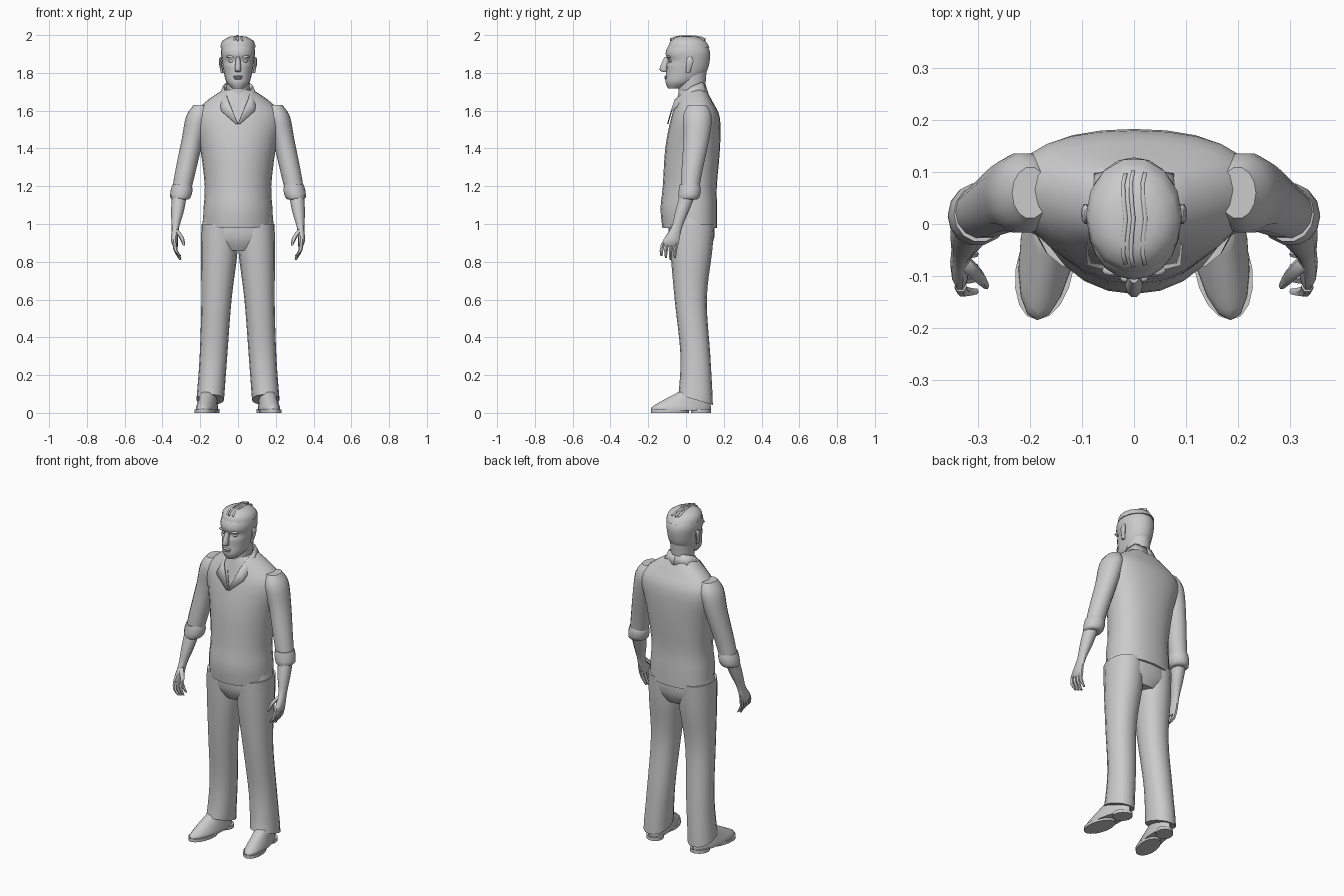
import bpy, bmesh, math
from mathutils import Vector

cube = bpy.data.objects.get("Cube")
if cube:
    bpy.data.objects.remove(cube, do_unlink=True)

GREY = (0.6, 0.6, 0.6, 1)
grey = bpy.data.materials.new("plain grey")
grey.use_nodes = True
grey.diffuse_color = GREY
grey.node_tree.nodes["Principled BSDF"].inputs["Base Color"].default_value = GREY


def smooth(ob):
    bpy.ops.object.select_all(action='DESELECT')
    ob.select_set(True)
    bpy.context.view_layer.objects.active = ob
    bpy.ops.object.shade_smooth_by_angle(angle=math.radians(50))


def finish(name, bm):
    bmesh.ops.recalc_face_normals(bm, faces=bm.faces)
    mesh = bpy.data.meshes.new(name)
    bm.to_mesh(mesh)
    bm.free()
    mesh.materials.append(grey)
    ob = bpy.data.objects.new(name, mesh)
    bpy.context.collection.objects.link(ob)
    smooth(ob)
    return ob


def curve_through(stations, steps):
    """Smooth run of sections passing through every station."""
    pts = [Vector(s) for s in stations]
    pts = [pts[0]] + pts + [pts[-1]]
    out = []
    for a, b, c, d in zip(pts, pts[1:], pts[2:], pts[3:]):
        for k in range(steps):
            t = k / steps
            out.append(b + (c - a) * t / 2 + (a - b * 2.5 + c * 2 - d / 2) * t * t
                       + (b * 3 - c * 3 + d - a) * t ** 3 / 2)
    return out + [pts[-1]]


def bridge(bm, rows, closed):
    for a, b in zip(rows, rows[1:]):
        for i in range(0 if closed else 1, len(a)):
            bm.faces.new((a[i - 1], a[i], b[i], b[i - 1]))


def loft(name, stations, side=1, sides=10, steps=3, power=2.0,
         bow=0, hem=0, splay=0, shape=None):
    """Station: centre x, y, z, half width, half depth. Hem slopes the last section."""
    bm = bmesh.new()
    rows = []
    sections = curve_through(stations, steps)
    for section in sections:
        cx, cy, cz, rx, ry = section
        slope = hem if section is sections[-1] else 0
        row = []
        for i in range(sides):
            angle = math.tau * i / sides
            c, s = (math.copysign(abs(f(angle)) ** (2 / power), f(angle))
                    for f in (math.cos, math.sin))
            x, y = cx + rx * c, cy + ry * s + bow * c * c
            z = cz + slope * (y - cy)
            if shape:
                y = shape(x, y, z)
            row.append(bm.verts.new((side * (x + splay * y), y, z)))
        rows.append(row)
    bridge(bm, rows, True)
    bm.faces.new(rows[0])
    bm.faces.new(rows[-1])
    return finish(name, bm)


def bead(name, x, y, z, rx, ry, rz, side=1):
    loft(name, [(x, y, z + k * rz, rx * (1 - abs(k) / 3), ry * (1 - abs(k) / 3))
                for k in (-1, 0, 1)], side, steps=2)


def slab(name, x, y, rx, ry, height, side):
    loft(name, [(x, y, z, rx, ry) for z in (0, height)], side, 16, 1, splay=-.14)


def strip(name, upper, lower, thickness):
    bm = bmesh.new()
    bridge(bm, [[bm.verts.new(p) for p in line] for line in (upper, lower)], False)
    ob = finish(name, bm)
    ob.modifiers.new("thickness", 'SOLIDIFY').thickness = thickness


# Shirt body
shirt = loft("shirt", [
    (0, .02, .98, .185, .145), (0, .015, 1.08, .183, .15), (0, .02, 1.2, .176, .143),
    (0, .035, 1.4, .2, .145), (0, .05, 1.56, .235, .13), (0, .045, 1.64, .18, .1),
    (0, .035, 1.71, .08, .07)], sides=24, power=2.1, bow=.02)

# V neck opening, cut with a wedge
bm = bmesh.new()
inner = [(0, -.08, 1.53), (.06, -.03, 1.73), (-.06, -.03, 1.73)]
rows = [[bm.verts.new((x, y - d, z)) for x, y, z in inner] for d in (0, .2)]
bridge(bm, rows, True)
for row in rows:
    bm.faces.new(row)
cutter = finish("neck_cutter", bm)
cutter.hide_render = True
cut = shirt.modifiers.new("neck opening", 'BOOLEAN')
cut.object = cutter
bpy.context.view_layer.objects.active = shirt
bpy.ops.object.modifier_apply(modifier=cut.name)
bpy.data.objects.remove(cutter, do_unlink=True)
smooth(shirt)


# Head, with the front pressed in along the eye line
def press_eyes(x, y, z):
    return y + .014 * math.exp(-((z - 1.865) / .012) ** 2) if y < -.04 else y


loft("neck", [(0, .02, 1.6, .06, .075), (0, .03, 1.7, .06, .07), (0, .03, 1.82, .066, .08)],
     sides=16)
loft("head", [
    (0, -.06, 1.717, .03, .035), (0, -.03, 1.75, .06, .078), (0, 0, 1.8, .075, .105),
    (0, .01, 1.86, .085, .115), (0, .01, 1.92, .09, .115), (0, .01, 1.97, .07, .08),
    (0, .01, 1.985, .04, .05)], sides=20, steps=4, power=2.1, shape=press_eyes)
loft("nose", [(0, -.108, 1.805, .013, .013), (0, -.118, 1.82, .017, .024),
              (0, -.1, 1.885, .01, .014)])
bead("upper_lip", 0, -.105, 1.78, .027, .01, .005)
bead("lower_lip", 0, -.105, 1.77, .022, .01, .005)

# Hair cap with ridged locks arching front to back
loft("hair_cap", [(0, .015, 1.935, .093, .112), (0, .01, 1.97, .083, .094),
                  (0, .005, 1.993, .04, .05)], sides=14, steps=2)
for i in range(-3, 4):
    arch = [math.pi * k / 8 for k in range(1, 8)]
    drop = .004 * i * i
    upper, lower = ([(i * .023 + .003 * math.sin(5 * a), .01 - (.1 - drop) * math.cos(a),
                      1.96 - drop + h * math.sin(a) ** .6) for a in arch] for h in (.04, .015))
    strip("hair_lock", upper, lower, .008)

# Trouser seat
loft("trouser_seat", [(0, .03, .86, .1, .09), (0, .03, .93, .19, .12),
                      (0, .03, 1.05, .18, .12)], sides=20, power=2.3)

# Collar lines run from the nape round to the point of the neckline
collar_top = [(0, .1, 1.75), (.06, .08, 1.75), (.08, .03, 1.73), (.055, -.06, 1.66), (0, -.1, 1.53)]
collar_edge = [(0, .12, 1.69), (.08, .1, 1.69), (.1, .03, 1.68), (.09, -.08, 1.6), (.01, -.1, 1.53)]

for side, label in ((1, "left_"), (-1, "right_")):
    strip(label + "collar", *([(side * x, y, z) for x, y, z in line]
                              for line in (collar_top, collar_edge)), .006)

    # Ear, brow and eye
    loft(label + "ear", [(.084, .01, 1.8, .007, .01), (.094, .02, 1.86, .008, .02),
                         (.09, .02, 1.885, .005, .01)], side)
    bead(label + "brow", .036, -.09, 1.885, .026, .012, .007, side)
    bead(label + "eye", .034, -.08, 1.863, .016, .01, .007, side)

    # Sleeve and rolled cuff
    loft(label + "sleeve", [
        (.2, .06, 1.63, .035, .05), (.21, .06, 1.57, .065, .078), (.24, .055, 1.45, .058, .07),
        (.28, .03, 1.27, .054, .056), (.3, .02, 1.17, .05, .05)], side, 14)
    loft(label + "cuff", [
        (.297, .02, 1.21, .05, .055), (.298, .02, 1.18, .058, .06),
        (.305, .015, 1.14, .054, .057), (.305, .01, 1.13, .04, .045)], side, 14, 2)

    # Forearm running into the palm, then thumb and fingers
    loft(label + "forearm_and_palm", [
        (.31, .01, 1.16, .04, .045), (.32, -.02, 1.07, .034, .038), (.332, -.05, .98, .02, .03),
        (.336, -.08, .91, .018, .046), (.33, -.085, .88, .012, .04)], side)
    loft(label + "thumb", [(.33, -.07, .97, .014, .015), (.3, -.1, .93, .013, .013),
                           (.285, -.12, .885, .006, .006)], side, 6, 2)
    for finger in range(4):
        y = -.12 + .024 * finger
        tip = .81 + .01 * abs(finger - 2)
        loft(label + "finger", [(.334, y, .9, .012, .012), (.33, y - .01, .86, .011, .011),
                                (.305, y - .01, tip, .006, .006)], side, 6, 2)

    # Trouser leg with a hem that drops at the back
    loft(label + "trouser_leg", [
        (.098, .03, 1, .095, .12), (.1, .028, .85, .097, .11), (.114, .025, .6, .08, .085),
        (.13, .05, .3, .073, .079), (.147, .05, .07, .073, .092)],
        side, 16, 4, power=2.2, hem=-.3)

    # Shoe, sole and heel
    loft(label + "shoe", [
        (.16, -.025, .012, .054, .155), (.16, -.025, .03, .054, .157),
        (.16, 0, .065, .047, .125), (.16, .04, .11, .04, .08)], side, 16, splay=-.14)
    slab(label + "sole", .16, -.085, .056, .1, .018, side)
    slab(label + "heel", .16, .08, .05, .053, .02, side)
